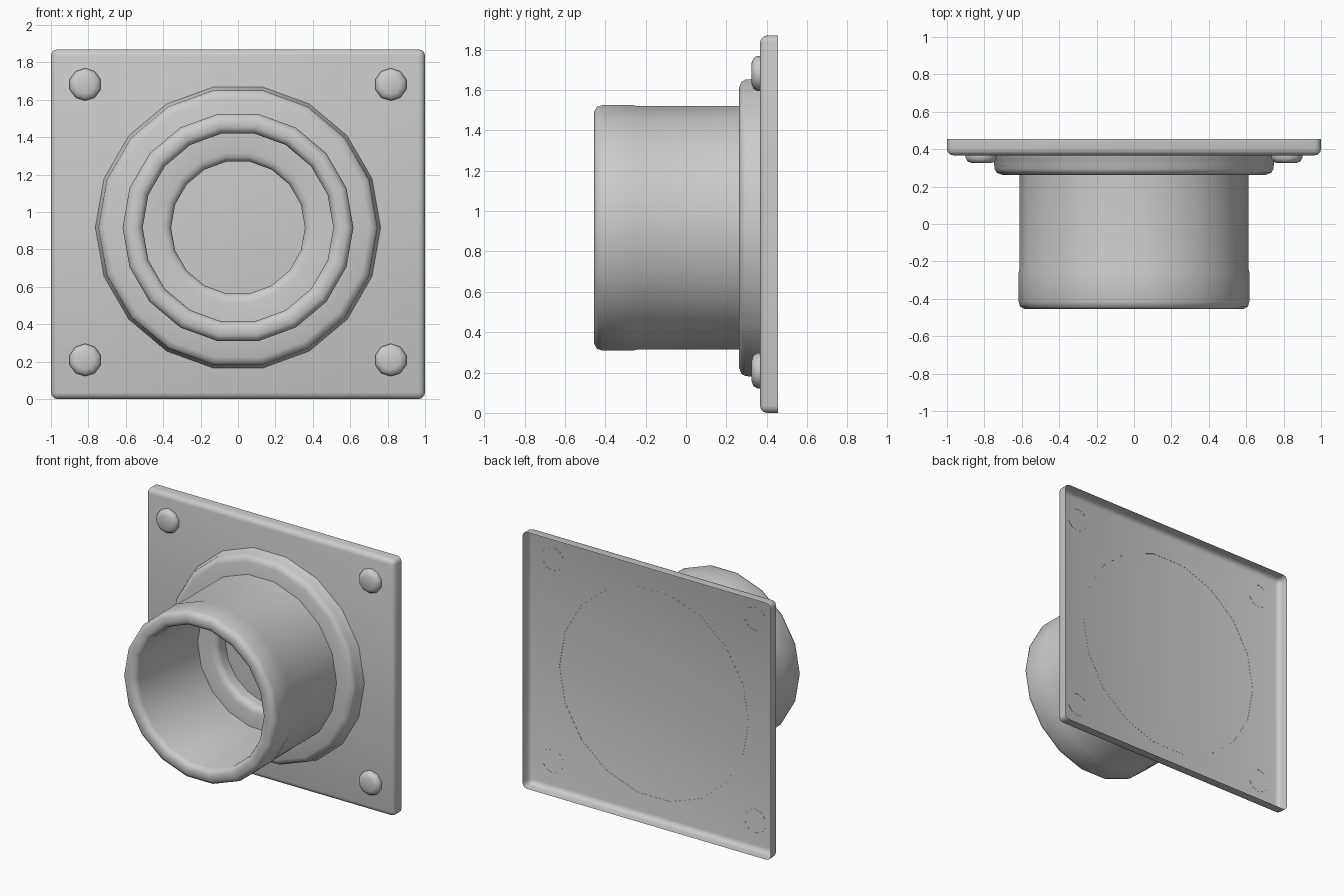
import bpy, bmesh
from math import cos, sin, pi, radians

if "Cube" in bpy.data.objects:
    bpy.data.objects.remove(bpy.data.objects["Cube"], do_unlink=True)

grey = bpy.data.materials.new("light grey")
grey.use_nodes = True
GREY = (0.6, 0.6, 0.6, 1)
grey.diffuse_color = GREY
grey.node_tree.nodes["Principled BSDF"].inputs["Base Color"].default_value = GREY

FACE_Y = 0.367      # front face of the plate
BACK_Y = 0.455
AXIS_Z = 0.917      # height of the pipe axis


def finish(name, bm):
    mesh = bpy.data.meshes.new(name)
    bm.to_mesh(mesh)
    bm.free()
    obj = bpy.data.objects.new(name, mesh)
    bpy.context.collection.objects.link(obj)
    mesh.materials.append(grey)
    bpy.ops.object.select_all(action='DESELECT')
    obj.select_set(True)
    bpy.context.view_layer.objects.active = obj
    bpy.ops.object.shade_smooth_by_angle(angle=radians(50))
    return obj


def lathe(name, profile, sides, x=0, z=AXIS_Z, start=0):
    """Spin (radius, y) points about an axis along y; radius 0 closes a cap."""
    bm = bmesh.new()
    rings = []
    for r, y in profile:
        if r == 0:
            rings.append([bm.verts.new((x, y, z))] * sides)
        else:
            angles = [start + 2 * pi * k / sides for k in range(sides)]
            rings.append([bm.verts.new((x + r * cos(a), y, z + r * sin(a))) for a in angles])
    for a, b in zip(rings, rings[1:]):
        for k in range(sides):
            n = (k + 1) % sides
            quad = [a[k], a[n], b[n], b[k]]
            bm.faces.new(list(dict.fromkeys(quad)))
    return finish(name, bm)


# Wall plate: rounded tray, open at the back
bm = bmesh.new()
bmesh.ops.create_cube(bm, size=1)
depth = 2 * (BACK_Y - FACE_Y)
for v in bm.verts:
    v.co = (v.co.x * 2, BACK_Y + v.co.y * depth, (v.co.z + 0.5) * 1.87)
bmesh.ops.bevel(bm, geom=bm.edges[:], offset=0.035, segments=3, profile=0.5, affect='EDGES')
bmesh.ops.bisect_plane(bm, geom=bm.verts[:] + bm.edges[:] + bm.faces[:],
                       plane_co=(0, BACK_Y, 0), plane_no=(0, 1, 0), clear_outer=True)
finish("wall_plate", bm)

# Flange ring with rounded rim and hole
lathe("flange_ring", [
    (0.763, FACE_Y + 0.001), (0.757, 0.345), (0.748, 0.325), (0.746, 0.295),
    (0.735, 0.275), (0.705, 0.263), (0.405, 0.263), (0.38, 0.27),
    (0.363, 0.285), (0.358, 0.305), (0.358, FACE_Y)], 18)

# Pipe with a slightly swollen, rounded mouth
lathe("pipe", [
    (0.612, 0.27), (0.612, -0.24), (0.617, -0.26), (0.617, -0.415),
    (0.609, -0.441), (0.585, -0.455), (0.542, -0.455), (0.519, -0.441),
    (0.51, -0.415), (0.51, 0.27)], 18)

# Corner bolts
for side, sx in (("left", 1), ("right", -1)):
    for level, z in (("upper", 1.682), ("lower", 0.209)):
        lathe(f"{level}_{side}_bolt", [
            (0.087, FACE_Y + 0.001), (0.087, 0.352), (0.076, 0.334),
            (0.052, 0.325), (0, 0.325)], 10, x=sx * 0.817, z=z, start=pi / 2)
